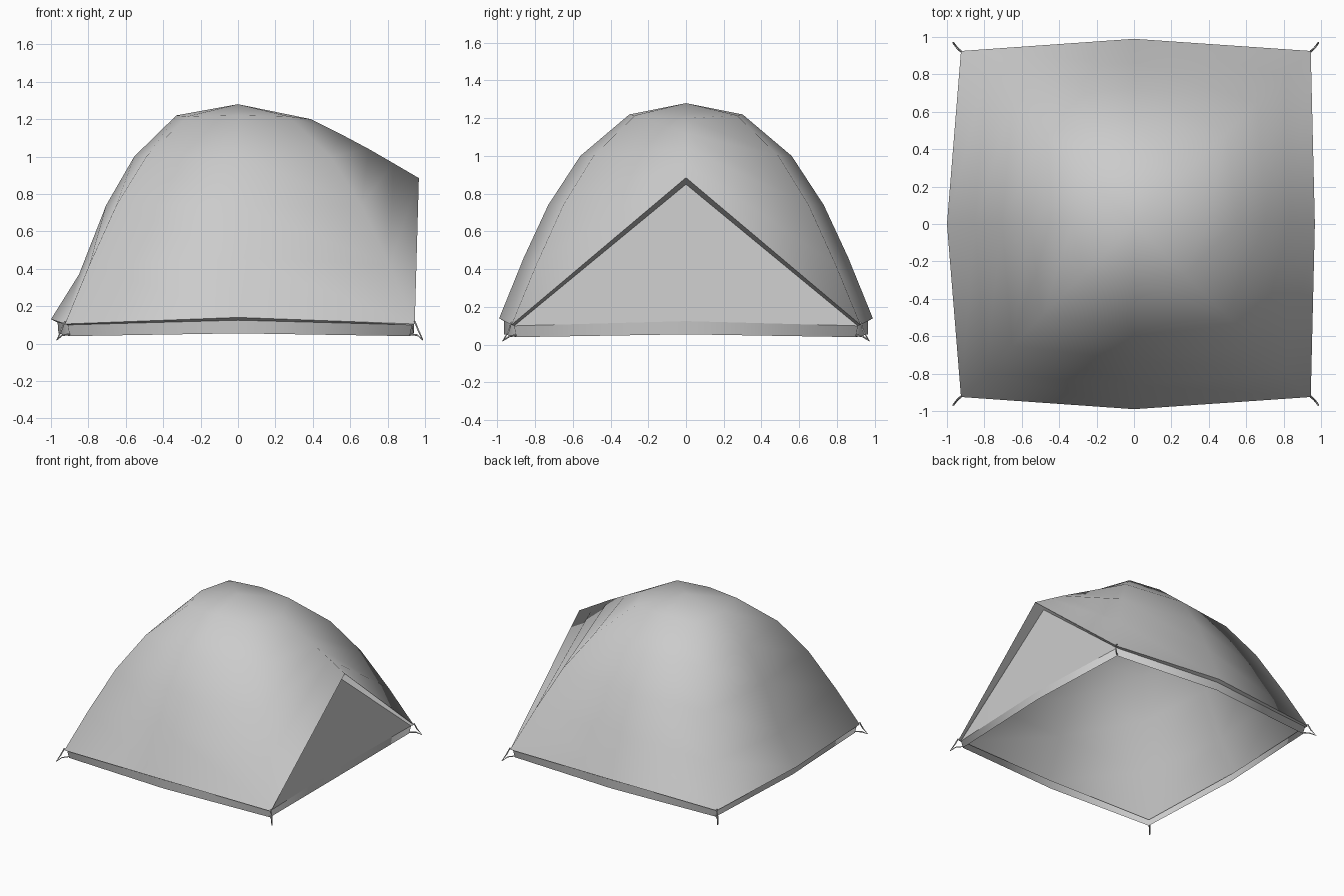
import bpy, bmesh
from mathutils import Vector

if "Cube" in bpy.data.objects:
    bpy.data.objects.remove(bpy.data.objects["Cube"])

# Half-profiles from crown to hem: (distance from centre, height)
BACK = [(.33, 1.22), (.555, 1.0), (.705, .74), (.85, .37), (1.0, .13)]
SIDE = [(.30, 1.22), (.56, 1.0), (.73, .74), (.86, .46), (.99, .14)]
CORNER = [(.27, 1.215), (.49, 1.0), (.65, .74), (.795, .42), (.925, .105)]
AWNING = [(.39, 1.2), (.55, 1.12), (.70, 1.04), (.83, .965), (.967, .885)]


def make(name, rings, top=None, closed=True):
    """Loft rows of points, optionally capped by a crown point."""
    bm = bmesh.new()
    rows = [[bm.verts.new(p) for p in r] for r in rings]
    n = len(rows[0])
    crown = bm.verts.new(top) if top else None
    for i in range(n if closed else n - 1):
        j = (i + 1) % n
        if crown:
            bm.faces.new((crown, rows[0][i], rows[0][j]))
        for a, b in zip(rows, rows[1:]):
            bm.faces.new((a[i], b[i], b[j], a[j]))
    me = bpy.data.meshes.new(name)
    bm.to_mesh(me)
    bm.free()
    ob = bpy.data.objects.new(name, me)
    bpy.context.collection.objects.link(ob)
    bpy.ops.object.select_all(action='DESELECT')
    ob.select_set(True)
    bpy.context.view_layer.objects.active = ob
    bpy.ops.object.shade_smooth_by_angle(angle=3.14)
    return ob


def ring(right, corner, side, left, dx=0.0):
    """Eight points: middle of each side and four corners; dx widens the right corners."""
    (r, rz), (c, cz), (s, sz), (l, lz) = right, corner, side, left
    return [Vector(p) for p in (
        (r, 0, rz), (c + dx, c, cz), (0, s, sz), (-c, c, cz),
        (-l, 0, lz), (-c, -c, cz), (0, -s, sz), (c + dx, -c, cz))]


# Rain fly with raised awning on the right
fly_rings = [ring(a, c, s, b, .02 * i / 4)
             for i, (a, c, s, b) in enumerate(zip(AWNING, CORNER, SIDE, BACK))]
make("rain_fly", fly_rings, top=(0, 0, 1.28))

# Turned-under hem of the fly
hem = ring((.885, .85), (.91, .10), (.965, .125), (.97, .115), .02)
make("fly_hem", [fly_rings[-1], hem])

# Open floor tub: low side walls only
tub_top = ring((.94, .125), (.91, .10), (.965, .125), (.965, .12), .02)
tub_low = ring((.94, .055), (.90, .04), (.965, .055), (.96, .055), .02)
make("tub_wall", [tub_top, tub_low])

# Upright door panel closing the space under the awning
make("door_panel", [[hem[7], hem[0], hem[1]], [tub_top[7], tub_top[0], tub_top[1]]],
     closed=False)

# Corner tie-down straps
for sx in (-1, 1):
    for sy in (-1, 1):
        x = .925 if sx < 0 else .945
        path = [(sx * x, sy * .925, .12), (sx * (x + .02), sy * .94, .07),
                (sx * (x + .042), sy * .97, .02),
                (sx * (x + .015), sy * .935, .045), (sx * (x - .025), sy * .90, .05)]
        cu = bpy.data.curves.new("corner_strap", 'CURVE')
        cu.dimensions = '3D'
        cu.bevel_depth = .005
        cu.bevel_resolution = 0
        cu.use_fill_caps = True
        sp = cu.splines.new('POLY')
        sp.points.add(len(path) - 1)
        for pt, co in zip(sp.points, path):
            pt.co = (*co, 1)
        ob = bpy.data.objects.new("corner_strap", cu)
        bpy.context.collection.objects.link(ob)
